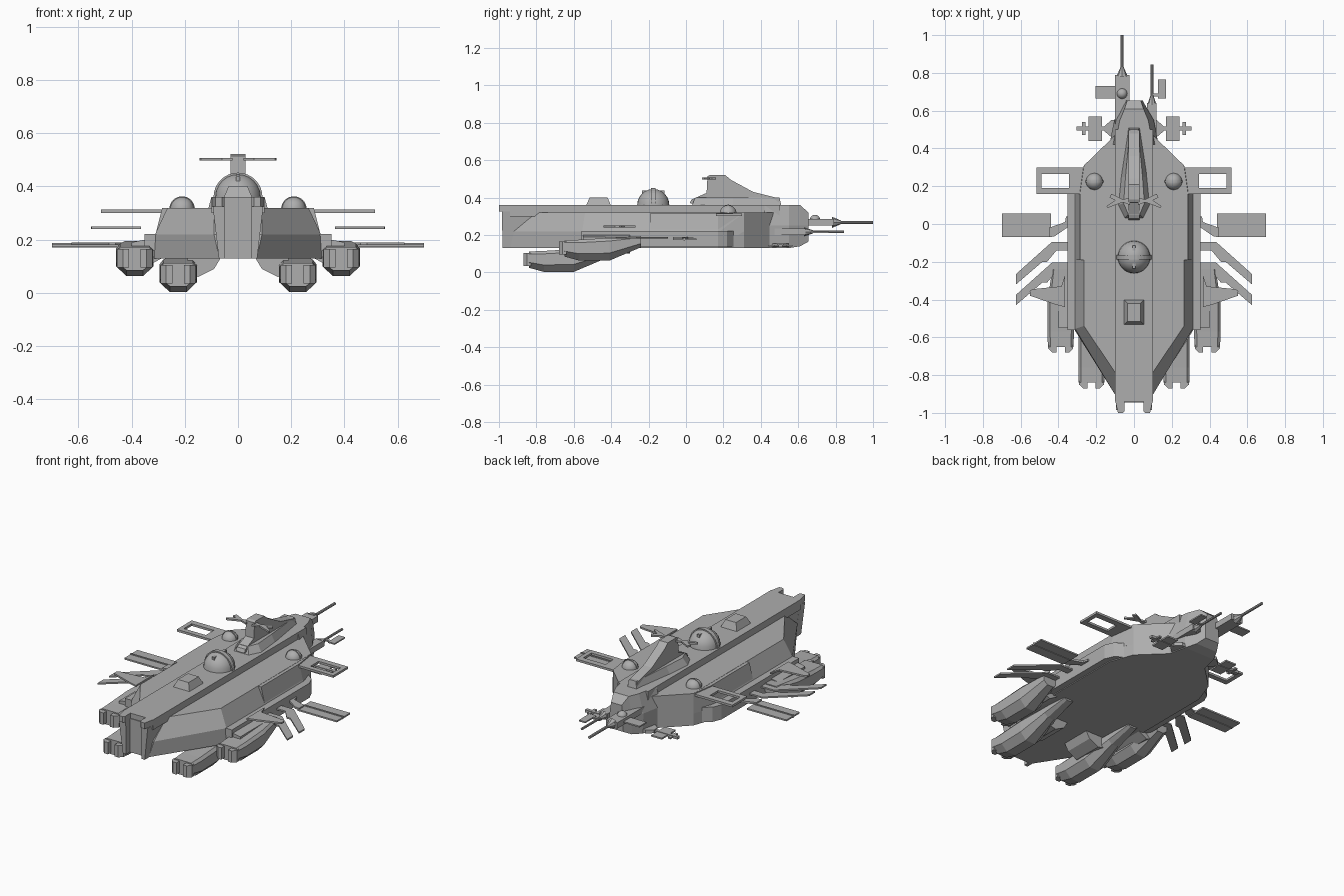
import bpy, bmesh, math
from mathutils import Matrix

grey = bpy.data.materials.new("hull grey")
grey.diffuse_color = (0.42, 0.42, 0.42, 1)


def finish(name, bm, mirror=False, smooth=False):
    bmesh.ops.recalc_face_normals(bm, faces=bm.faces)
    me = bpy.data.meshes.new(name)
    bm.to_mesh(me)
    bm.free()
    me.materials.append(grey)
    ob = bpy.data.objects.new(name, me)
    bpy.context.collection.objects.link(ob)
    if mirror:
        ob.modifiers.new("mirror", 'MIRROR').use_mirror_merge = False
    if smooth:
        for p in me.polygons:
            p.use_smooth = True
    return ob


def loft(name, rings, mirror=False):
    """Skin closed rings of 3D points and cap both ends."""
    bm = bmesh.new()
    vs = [[bm.verts.new(p) for p in r] for r in rings]
    n = len(vs[0])
    for a, b in zip(vs, vs[1:]):
        for i in range(n):
            j = (i + 1) % n
            bm.faces.new((a[i], a[j], b[j], b[i]))
    bm.faces.new(vs[0])
    bm.faces.new(vs[-1])
    return finish(name, bm, mirror)


def plate(name, pts, z0, z1, mirror=False):
    return loft(name, [[(x, y, z) for x, y in pts] for z in (z0, z1)], mirror)


def box(name, x0, x1, y0, y1, z0, z1, mirror=False, top=0.0):
    t = top
    return loft(name, [[(x0, y0, z0), (x1, y0, z0), (x1, y1, z0), (x0, y1, z0)],
                       [(x0 + t, y0 + t, z1), (x1 - t, y0 + t, z1),
                        (x1 - t, y1 - t, z1), (x0 + t, y1 - t, z1)]], mirror)


def symmetric(half, z):
    return [(x, y, z) for x, y in half] + [(-x, y, z) for x, y in reversed(half)]


def rod(name, x, z, y0, y1, r0, r1, sides=8):
    bm = bmesh.new()
    m = Matrix.Translation((x, (y0 + y1) / 2, z)) @ Matrix.Rotation(-math.pi / 2, 4, 'X')
    bmesh.ops.create_cone(bm, cap_ends=True, segments=sides, radius1=r0, radius2=r1,
                          depth=y1 - y0, matrix=m)
    return finish(name, bm)


def dome(name, x, y, z, r, mirror=False):
    bm = bmesh.new()
    bmesh.ops.create_uvsphere(bm, u_segments=24, v_segments=12, radius=r,
                              matrix=Matrix.Translation((x, y, z)))
    low = [v for v in bm.verts if v.co.z < z - 0.01]
    bmesh.ops.delete(bm, geom=low, context='VERTS')
    return finish(name, bm, mirror, smooth=True)


def arch(name, x, y, z, r, w, mirror=False):
    """Raised band over a dome."""
    arc = [(math.cos(math.pi * i / 16) * r, math.sin(math.pi * i / 16) * r) for i in range(17)]
    return loft(name, [[(x + a, yy, z + b) for a, b in arc] for yy in (y - w, y + w)], mirror)


# main hull: three stacked outlines
front = [(0.265, 0.31), (0.10, 0.47)]
loft("main_hull", [
    symmetric([(0.07, -0.94), (0.315, -0.56), (0.315, 0.17)] + front, 0.13),
    symmetric([(0.09, -0.92), (0.312, -0.555), (0.312, 0.17)] + front, 0.22),
    symmetric([(0.09, -0.80), (0.265, -0.54), (0.265, 0.17)] + front, 0.32)])

# side armour blocks
plate("side_block", [(0.30, -0.56), (0.352, -0.56), (0.352, 0.17), (0.33, 0.22), (0.265, 0.27),
                     (0.25, 0.1)], 0.135, 0.222, True)
loft("side_shoulder", [
    [(0.25, -0.19, 0.2), (0.315, -0.19, 0.2), (0.315, 0.17, 0.2), (0.265, 0.31, 0.2), (0.25, 0.3, 0.2)],
    [(0.25, -0.19, 0.319), (0.285, -0.19, 0.319), (0.285, 0.17, 0.319),
     (0.265, 0.31, 0.319), (0.25, 0.3, 0.319)]], True)

# spine and split tail
box("spine", -0.10, 0.10, -0.94, 0.50, 0.30, 0.36)
loft("tail_column", [symmetric([(0.072, -0.945), (0.072, -0.7)], 0.13),
                     symmetric([(0.095, -0.945), (0.095, -0.7)], 0.33)])
loft("tail_fin", [[(0.05, -0.98, 0.13), (0.072, -0.98, 0.13), (0.072, -0.93, 0.13), (0.05, -0.93, 0.13)],
                  [(0.05, -0.985, 0.325), (0.095, -0.985, 0.325), (0.095, -0.93, 0.325), (0.05, -0.93, 0.325)]],
     True)
plate("tail_cap", [(0.05, -0.93), (0.05, -0.99), (0.06, -1.0), (0.085, -1.0), (0.098, -0.94),
                   (0.098, -0.93)], 0.325, 0.36, True)


# nose, lofted forward
def nose_ring(y, xt, xm, xb, zb, zt):
    h = [(xb, zb), (xm, 0.25), (xt, zt)]
    return [(x, y, z) for x, z in h] + [(-x, y, z) for x, z in reversed(h)]


loft("nose", [nose_ring(0.42, 0.10, 0.13, 0.13, 0.13, 0.36),
              nose_ring(0.55, 0.075, 0.105, 0.10, 0.13, 0.36),
              nose_ring(0.61, 0.05, 0.07, 0.07, 0.14, 0.36),
              nose_ring(0.655, 0.035, 0.045, 0.045, 0.165, 0.32)])

# bridge tower: base and profile
loft("bridge_base", [symmetric([(0.05, 0.03), (0.085, 0.10), (0.07, 0.25), (0.03, 0.51)], 0.355),
                     symmetric([(0.03, 0.05), (0.055, 0.11), (0.045, 0.25), (0.022, 0.50)], 0.40)])
profile = [(0.02, 0.37), (0.03, 0.39), (0.11, 0.425), (0.115, 0.515), (0.13, 0.522), (0.21, 0.52),
           (0.24, 0.495), (0.36, 0.43), (0.50, 0.395), (0.50, 0.36)]
loft("bridge_tower", [[(x, y, z) for y, z in profile] for x in (-0.028, 0.028)])
plate("bridge_antenna", [(0.02, 0.14), (0.06, 0.13), (0.12, 0.16), (0.13, 0.14), (0.10, 0.125),
                         (0.145, 0.095), (0.14, 0.085), (0.06, 0.115), (0.02, 0.10)], 0.498, 0.508, True)

# deck domes and hatch
dome("deck_dome", 0, -0.175, 0.36, 0.086)
arch("deck_dome_band", 0, -0.175, 0.36, 0.092, 0.012)
box("deck_dome_sight", -0.008, 0.008, -0.235, -0.115, 0.40, 0.438)
dome("side_dome", 0.21, 0.225, 0.315, 0.045, True)
arch("side_dome_band", 0.21, 0.225, 0.315, 0.048, 0.004, True)
box("deck_hatch", -0.055, 0.055, -0.535, -0.40, 0.355, 0.402, top=0.02)


# engine pods: same shape, two pairs
def pod_ring(xc, y, w, b, t):
    h = t - b
    half = [(0.45 * w, b), (w, b + 0.33 * h), (w, t - 0.14 * h), (0.8 * w, t)]
    return [(xc + x, y, z) for x, z in half] + [(xc - x, y, z) for x, z in reversed(half)]


for label, xc, dy, dz in (("lower", 0.225, 0, 0), ("upper", 0.388, 0.19, 0.06)):
    loft(label + "_engine_pod", [pod_ring(xc, y + dy, w, b + dz, t + dz) for y, w, b, t in (
        (-0.84, 0.068, 0.025, 0.112), (-0.76, 0.07, 0.003, 0.115), (-0.60, 0.07, 0.003, 0.125),
        (-0.43, 0.045, 0.075, 0.135), (-0.28, 0.03, 0.12, 0.14))[:5 if dy == 0 else 4]], True)
    for s in (-1, 1):
        pts = [(0.022, -0.83), (0.022, -0.87), (0.045, -0.87), (0.066, -0.85), (0.066, -0.83)]
        plate(label + "_engine_prong", [(xc + s * x, y + dy) for x, y in pts],
              0.035 + dz, 0.105 + dz, True)

# pylons
lower = [(0.06, 0.14), (0.09, 0.09), (0.15, 0.06), (0.19, 0.07), (0.19, 0.14)]
loft("lower_pylon", [[(x, y, z) for x, z in lower] for y in (-0.66, -0.48)], True)
loft("upper_pylon", [[(x, y, z) for x, z in ((0.27, 0.14), (0.34, 0.10), (0.40, 0.13), (0.40, 0.19), (0.30, 0.21))]
                     for y in (-0.55, -0.30)], True)

# side panels, vanes and winglets
plate("panel_strut", [(0.34, 0.04), (0.36, 0.04), (0.365, 0.01), (0.45, -0.02), (0.45, -0.07),
                      (0.42, -0.065), (0.34, -0.01)], 0.178, 0.190, True)
box("side_panel", 0.44, 0.70, -0.07, 0.055, 0.173, 0.182, True)
box("panel_rib", 0.44, 0.70, -0.014, -0.006, 0.17, 0.187, True)
for i in range(2):
    plate("swept_vane", [(x, y - 0.11 * i) for x, y in (
        (0.34, -0.095), (0.435, -0.095), (0.625, -0.265), (0.625, -0.32), (0.485, -0.20),
        (0.46, -0.20), (0.41, -0.14), (0.34, -0.14))], 0.181, 0.190, True)
plate("winglet", [(0.365, -0.27), (0.385, -0.33), (0.54, -0.345), (0.552, -0.355), (0.55, -0.38),
                  (0.42, -0.425), (0.365, -0.44)], 0.24, 0.25, True)

# open rectangular side frames
for y0, y1 in ((0.16, 0.19), (0.265, 0.30)):
    box("frame_rail", 0.25, 0.515, y0, y1, 0.301, 0.314, True)
box("frame_end", 0.49, 0.515, 0.19, 0.265, 0.301, 0.314, True)
box("frame_root", 0.25, 0.345, 0.19, 0.265, 0.301, 0.314, True)

# nose guns
box("long_gun_body", -0.10, -0.025, 0.50, 0.79, 0.25, 0.285)
rod("long_gun_collar", -0.063, 0.268, 0.78, 0.83, 0.03, 0.009)
rod("long_gun_barrel", -0.063, 0.268, 0.80, 1.0, 0.008, 0.008)
dome("gun_dome", -0.063, 0.69, 0.28, 0.028)
box("long_gun_vane", -0.205, -0.09, 0.665, 0.73, 0.262, 0.270)
box("short_gun_body", 0.07, 0.12, 0.45, 0.64, 0.20, 0.235)
rod("short_gun_collar", 0.095, 0.217, 0.63, 0.68, 0.025, 0.008)
rod("short_gun_barrel", 0.095, 0.217, 0.66, 0.845, 0.007, 0.007)
box("short_gun_arm", 0.095, 0.14, 0.675, 0.69, 0.212, 0.220)
box("short_gun_vane", 0.128, 0.17, 0.665, 0.765, 0.212, 0.220)

# nose side booms with cross plates
plate("boom_root", [(0.07, 0.44), (0.12, 0.46), (0.155, 0.49), (0.155, 0.52), (0.12, 0.55),
                    (0.07, 0.55)], 0.135, 0.155, True)
box("boom", 0.10, 0.305, 0.495, 0.515, 0.135, 0.15, True)
box("boom_plate", 0.17, 0.24, 0.44, 0.57, 0.138, 0.147, True)
box("boom_tip", 0.258, 0.275, 0.47, 0.54, 0.138, 0.147, True)
